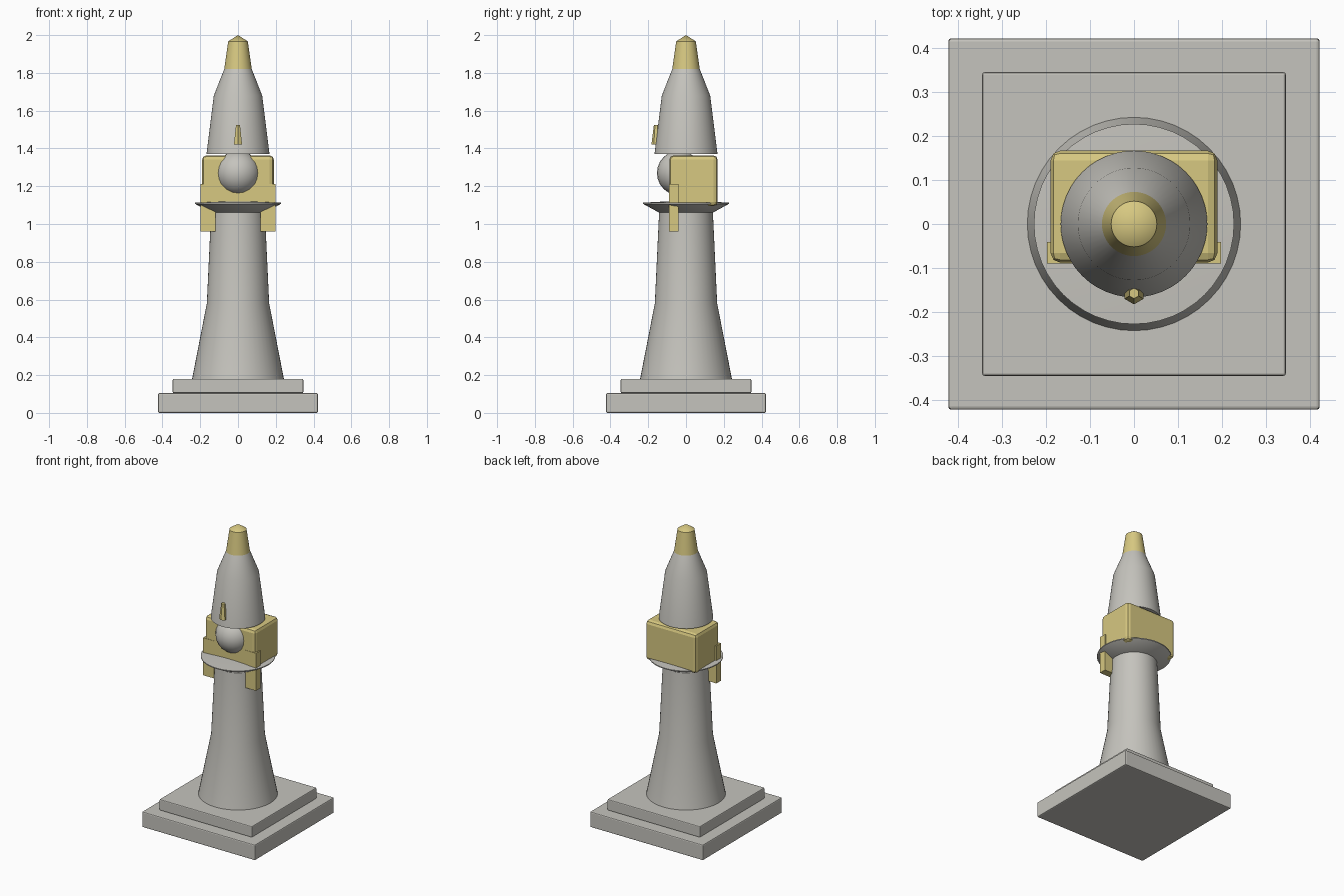
import bpy, bmesh, math

cube = bpy.data.objects.get("Cube")
if cube:
    bpy.data.objects.remove(cube, do_unlink=True)


def material(name, rgb):
    m = bpy.data.materials.new(name)
    m.use_nodes = True
    m.diffuse_color = (*rgb, 1)
    m.node_tree.nodes["Principled BSDF"].inputs["Base Color"].default_value = (*rgb, 1)
    return m


STONE = material("pale stone", (0.56, 0.55, 0.51))
GOLD = material("soft gold", (0.68, 0.58, 0.22))


def finish(name, bm, mat, smooth=False, bevel=0, segments=2):
    bmesh.ops.recalc_face_normals(bm, faces=bm.faces)
    mesh = bpy.data.meshes.new(name)
    bm.to_mesh(mesh)
    bm.free()
    obj = bpy.data.objects.new(name, mesh)
    bpy.context.collection.objects.link(obj)
    mesh.materials.append(mat)
    if bevel:
        mod = obj.modifiers.new("Bevel", "BEVEL")
        mod.width = bevel
        mod.segments = segments
    if smooth:
        bpy.ops.object.select_all(action="DESELECT")
        obj.select_set(True)
        bpy.context.view_layer.objects.active = obj
        bpy.ops.object.shade_smooth_by_angle(angle=math.radians(30))
    return obj


def box(name, low, high, mat, **kw):
    bm = bmesh.new()
    bmesh.ops.create_cube(bm, size=1)
    for v in bm.verts:
        v.co = [(a + b) / 2 + c * (b - a) for a, b, c in zip(low, high, v.co)]
    return finish(name, bm, mat, **kw)


def turned(name, profile, mat, sides=48, centre_y=0, smooth=True):
    """Stack rings of (radius, height); a zero radius makes a point."""
    bm = bmesh.new()
    rings = []
    for r, z in profile:
        count = sides if r > 0 else 1
        rings.append([bm.verts.new((r * math.sin(i * math.tau / sides),
                                    centre_y - r * math.cos(i * math.tau / sides), z))
                      for i in range(count)])
    for a, b in zip(rings, rings[1:]):
        for i in range(sides):
            j = (i + 1) % sides
            corners = [a[i % len(a)], a[j % len(a)], b[j % len(b)], b[i % len(b)]]
            bm.faces.new(list(dict.fromkeys(corners)))
    for ring in (rings[0], rings[-1]):
        if len(ring) > 1:
            bm.faces.new(ring)
    return finish(name, bm, mat, smooth=smooth)


# Stepped square base
box("base_plinth", (-0.423, -0.423, 0), (0.423, 0.423, 0.105), STONE, bevel=0.007)
box("upper_plinth", (-0.346, -0.346, 0.105), (0.346, 0.346, 0.18), STONE, bevel=0.006)

# Tapered body and flared collar
turned("body", [(0.243, 0.18), (0.165, 0.58), (0.142, 1.07)], STONE)
turned("collar", [(0.142, 1.06), (0.228, 1.107), (0.228, 1.113), (0, 1.125)], STONE)

# Face and squared hair block with side locks
bm = bmesh.new()
bmesh.ops.create_uvsphere(bm, u_segments=24, v_segments=12, radius=0.118)
bmesh.ops.translate(bm, verts=bm.verts, vec=(0, -0.036, 1.27))
finish("head", bm, STONE, smooth=True)
box("hair_block", (-0.19, -0.088, 1.095), (0.19, 0.167, 1.363), GOLD, bevel=0.022)
for side, s in (("left", 1), ("right", -1)):
    xs = sorted((0.118 * s, 0.198 * s))
    box(f"{side}_lock", (xs[0], -0.09, 0.96), (xs[1], -0.041, 1.213), GOLD)

# Tall crown, gold tip and front ornament
turned("crown", [(0.167, 1.37), (0.128, 1.68), (0.073, 1.82)], STONE)
turned("crown_tip", [(0.073, 1.82), (0.052, 1.967), (0, 2.0)], GOLD)
turned("crown_ornament", [(0.025, 1.42), (0.012, 1.525)], GOLD,
       sides=6, centre_y=-0.158, smooth=False)
